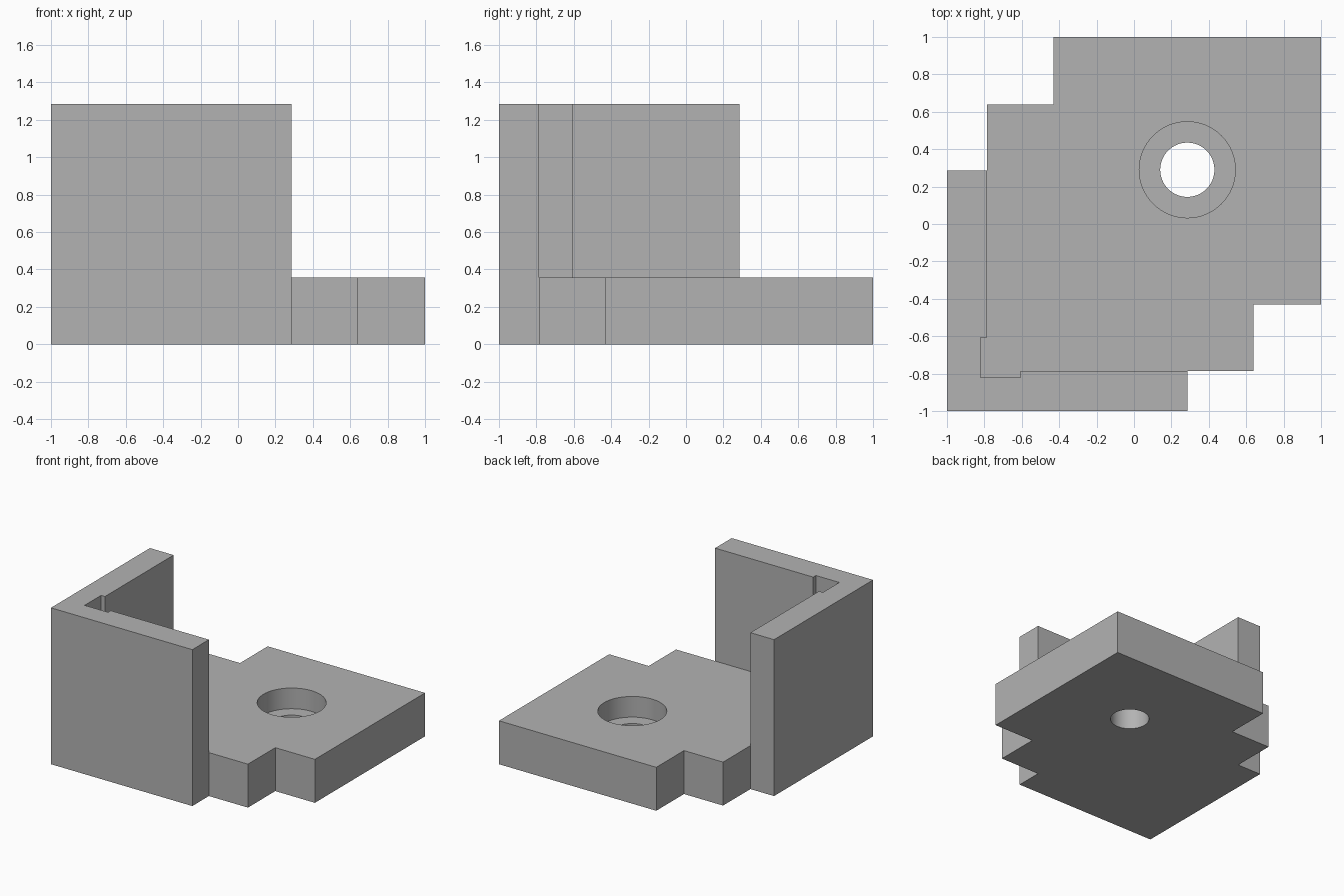
import bpy
import bmesh

cube = bpy.data.objects.get("Cube")
if cube:
    bpy.data.objects.remove(cube, do_unlink=True)

grey = bpy.data.materials.new("plain grey")
grey.use_nodes = True
GREY = (0.45, 0.45, 0.45, 1)
grey.diffuse_color = GREY
grey.node_tree.nodes["Principled BSDF"].inputs["Base Color"].default_value = GREY

WALL_HEIGHT = 1.285
BASE_HEIGHT = 0.357
END = 0.285       # free end of each wall
INNER = -0.785    # inner wall face
RELIEF = -0.82    # deepened inside corner
RELIEF_END = -0.607


def extrude_outline(name, points, height):
    """Solid prism standing on z = 0."""
    bm = bmesh.new()
    face = bm.faces.new([bm.verts.new((x, y, 0)) for x, y in points])
    top = bmesh.ops.extrude_face_region(bm, geom=[face])["geom"]
    verts = [g for g in top if isinstance(g, bmesh.types.BMVert)]
    bmesh.ops.translate(bm, verts=verts, vec=(0, 0, height))
    bmesh.ops.recalc_face_normals(bm, faces=bm.faces)
    mesh = bpy.data.meshes.new(name)
    bm.to_mesh(mesh)
    bm.free()
    mesh.materials.append(grey)
    obj = bpy.data.objects.new(name, mesh)
    bpy.context.collection.objects.link(obj)
    return obj


def mirrored(half):
    """Reflect a half outline across the x = y diagonal."""
    return half + [(y, x) for x, y in reversed(half) if x != y]


# Inner edge of the walls, shared by both parts
half_inner = [(END, INNER), (RELIEF_END, INNER), (RELIEF_END, RELIEF), (RELIEF, RELIEF)]
inner_edge = mirrored(half_inner)

# Upright corner wall
extrude_outline("corner_wall", inner_edge + [(-1, END), (-1, -1), (END, -1)], WALL_HEIGHT)

# Base plate with stepped corners
half_steps = [(0.64, INNER), (0.64, -0.43), (1, -0.43), (1, 1)]
base = extrude_outline("base_plate", mirrored(half_steps) + inner_edge[::-1], BASE_HEIGHT)


# Screw hole with a wide counterbore
def cut_hole(target, radius, bottom, top):
    bpy.ops.mesh.primitive_cylinder_add(
        vertices=64, radius=radius, depth=top - bottom,
        location=(END, END + 0.005, (top + bottom) / 2))
    cutter = bpy.context.object
    cutter.name = "hole_cutter"
    cutter.hide_render = True
    cutter.data.materials.append(grey)
    mod = target.modifiers.new("hole", "BOOLEAN")
    mod.operation = "DIFFERENCE"
    mod.solver = "EXACT"
    mod.object = cutter
    bpy.ops.object.select_all(action="DESELECT")
    target.select_set(True)
    bpy.context.view_layer.objects.active = target
    bpy.ops.object.modifier_apply(modifier=mod.name)
    bpy.data.objects.remove(cutter, do_unlink=True)


cut_hole(base, 0.257, BASE_HEIGHT - 0.17, BASE_HEIGHT + 0.1)
cut_hole(base, 0.145, -0.1, BASE_HEIGHT + 0.1)
bpy.ops.object.shade_smooth_by_angle()
